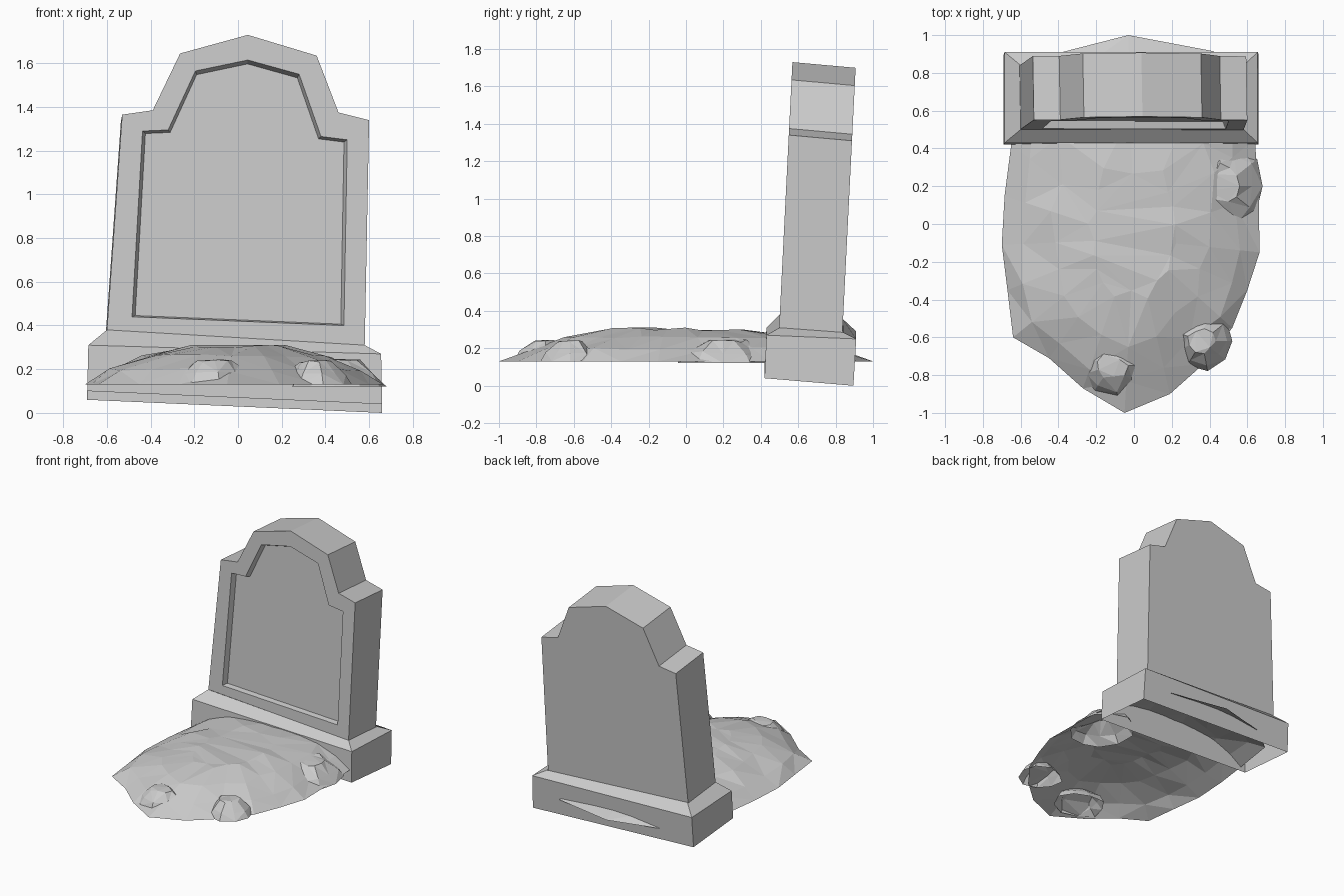
import bpy, bmesh, math, random
from mathutils import Vector

if "Cube" in bpy.data.objects:
    bpy.data.objects.remove(bpy.data.objects["Cube"])

random.seed(4)


def finish(name, bm):
    mesh = bpy.data.meshes.new(name)
    bm.to_mesh(mesh)
    bm.free()
    obj = bpy.data.objects.new(name, mesh)
    bpy.context.collection.objects.link(obj)
    return obj


def add_loop(bm, points):
    return [bm.verts.new(p) for p in points]


def bridge(bm, a, b):
    n = len(a)
    for i in range(n):
        j = (i + 1) % n
        bm.faces.new((a[i], a[j], b[j], b[i]))


# Headstone slab: leaning profile with a recessed front panel, open underneath
def lean(x, z, depth):
    return (x, 0.5 + 0.05 * (z - 0.35) + depth, z - 0.09 * depth)


outer = [(-0.60, 0.38), (-0.53, 1.365), (-0.39, 1.385), (-0.265, 1.645), (0.045, 1.73),
         (0.36, 1.635), (0.46, 1.375), (0.60, 1.34), (0.58, 0.31)]
panel = [(-0.485, 0.44), (-0.437, 1.29), (-0.32, 1.295), (-0.195, 1.565), (0.045, 1.615),
         (0.28, 1.55), (0.38, 1.265), (0.50, 1.25), (0.485, 0.40)]
bm = bmesh.new()
back = add_loop(bm, [lean(x - 0.006, z, 0.338) for x, z in outer])
front = add_loop(bm, [lean(x, z, 0) for x, z in outer])
rim = add_loop(bm, [lean(x, z, 0) for x, z in panel])
floor = add_loop(bm, [lean(x * 0.97, 0.9 + (z - 0.9) * 0.98, 0.04) for x, z in panel])
bridge(bm, back, front)
bridge(bm, front, rim)
bridge(bm, rim, floor)
bm.faces.new(back)
bm.faces.new(floor)
bmesh.ops.recalc_face_normals(bm, faces=bm.faces[:])
under = [f for f in bm.faces if back[0] in f.verts and back[-1] in f.verts and len(f.verts) == 4]
bmesh.ops.delete(bm, geom=under, context="FACES_ONLY")
finish("headstone_slab", bm)


# Plinth: tilted hollow block with a bevelled shoulder
def tilted_rect(x0, x1, y0, y1, z_left, z_right, drop):
    return [(x0, y0, z_left), (x1, y0, z_right), (x1, y1, z_right - drop), (x0, y1, z_left - drop)]


bm = bmesh.new()
bottom = add_loop(bm, tilted_rect(-0.69, 0.66, 0.42, 0.895, 0.10, 0.04, 0.04))
shoulder = add_loop(bm, tilted_rect(-0.685, 0.655, 0.43, 0.91, 0.31, 0.27, 0.02))
top = add_loop(bm, tilted_rect(-0.60, 0.58, 0.50, 0.84, 0.38, 0.31, 0.025))
bridge(bm, bottom, shoulder)
bridge(bm, shoulder, top)
finish("plinth", bm)


# Open-bottomed low-poly heaps: rings shrinking from a rim to a flat cap
def heap(name, outline, centre, base_z, height, rings, power, jitter):
    bm = bmesh.new()
    c = Vector(centre)
    loops = []
    for k, r in enumerate(rings):
        pts = []
        for p in outline:
            d = Vector(p) - c
            s = r + (random.uniform(-1, 1) * jitter if k else 0)
            z = base_z + height * (1 - r ** power)
            z += random.uniform(-1, 1) * jitter * height if k else 0
            pts.append((c.x + d.x * s, c.y + d.y * s, z))
        loops.append(add_loop(bm, pts))
    for a, b in zip(loops, loops[1:]):
        bridge(bm, a, b)
    bm.faces.new(loops[-1])
    bmesh.ops.triangulate(bm, faces=bm.faces[:])
    return finish(name, bm)


# Earth mound, running under the plinth and out behind it
mound_outline = [(-0.05, -1.0), (0.19, -0.90), (0.37, -0.74), (0.52, -0.55), (0.60, -0.35),
                 (0.665, -0.15), (0.66, 0.15), (0.64, 0.45), (0.60, 0.75), (0.42, 0.915),
                 (-0.03, 1.0), (-0.42, 0.90), (-0.60, 0.75), (-0.65, 0.42), (-0.685, 0.15),
                 (-0.70, -0.11), (-0.67, -0.35), (-0.64, -0.60), (-0.45, -0.71), (-0.27, -0.87)]
heap("earth_mound", mound_outline, (0, -0.08), 0.13, 0.184,
     (1, 0.84, 0.62, 0.34), 2.6, 0.045)


# Loose clods half buried around the edge of the mound
def clod(name, x, y, rx, ry, z, h, sides):
    outline = []
    for i in range(sides):
        t = math.tau * i / sides
        s = random.uniform(0.88, 1.03)
        outline.append((x + rx * s * math.cos(t), y + ry * s * math.sin(t)))
    heap(name, outline, (x, y), z, h, (1, 0.78, 0.4), 2.2, 0.08)


clod("side_clod", 0.47, 0.20, 0.23, 0.28, 0.12, 0.135, 11)
clod("front_clod", -0.12, -0.75, 0.20, 0.17, 0.135, 0.12, 9)
clod("corner_clod", 0.36, -0.62, 0.17, 0.16, 0.13, 0.12, 9)
